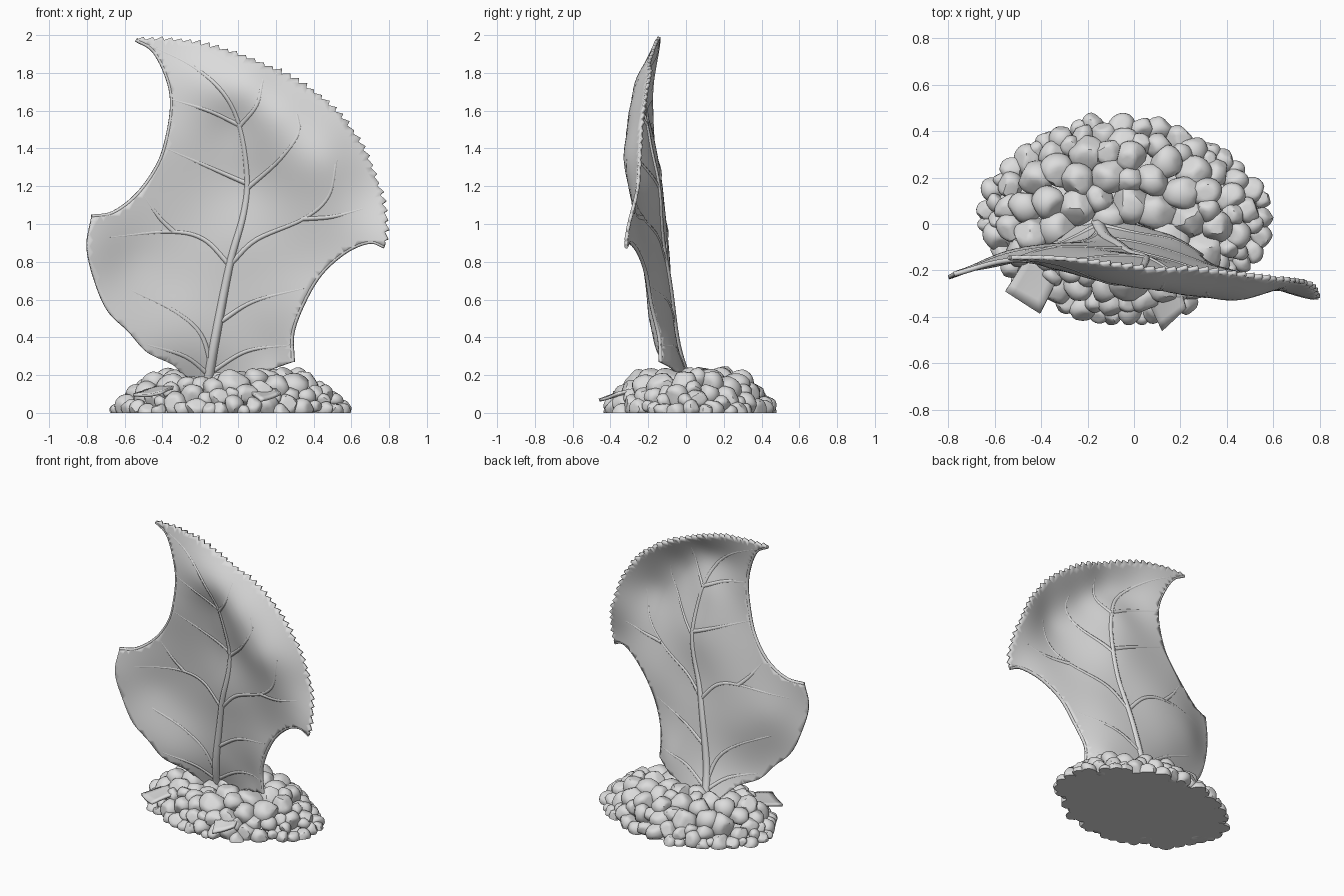
import bpy, bmesh, math, random
from mathutils import Vector, Matrix
from mathutils.geometry import delaunay_2d_cdt

if "Cube" in bpy.data.objects:
    bpy.data.objects.remove(bpy.data.objects["Cube"])

random.seed(4)
grey = bpy.data.materials.new("stone grey")
grey.diffuse_color = (0.72, 0.72, 0.72, 1)
grey.use_nodes = True
grey.node_tree.nodes["Principled BSDF"].inputs["Base Color"].default_value = grey.diffuse_color


def add_object(name, mesh, angle=40):
    ob = bpy.data.objects.new(name, mesh)
    bpy.context.collection.objects.link(ob)
    mesh.materials.clear()
    mesh.materials.append(grey)
    bpy.ops.object.select_all(action='DESELECT')
    ob.select_set(True)
    bpy.context.view_layer.objects.active = ob
    bpy.ops.object.shade_smooth_by_angle(angle=math.radians(angle))
    return ob


def smooth_path(pts, step=0.02):
    """Catmull-Rom curve through 2D points, sampled about every step."""
    p = [Vector(q) for q in pts]
    p = [2 * p[0] - p[1]] + p + [2 * p[-1] - p[-2]]
    out = []
    for a, b, c, d in zip(p, p[1:], p[2:], p[3:]):
        n = max(2, round((c - b).length / step))
        for i in range(n):
            t = i / n
            out.append(0.5 * (2 * b + (c - a) * t + (2 * a - 5 * b + 4 * c - d) * t * t
                              + (3 * b - a - 3 * c + d) * t ** 3))
    return out + [p[-2]]


# Leaf depth samples (x, z, y), joined by a smooth radial interpolation
DEPTH = [(-.17, .1, .02), (-.1, .5, -.075), (-.02, .9, -.13), (.05, 1.22, -.155), (0, 1.55, -.22),
         (-.15, 1.76, -.235), (-.54, 1.98, -.145), (-.3, 1.97, -.15), (0, 1.9, -.18), (.22, 1.8, -.195),
         (.43, 1.67, -.215), (.62, 1.46, -.24), (.74, 1.2, -.255), (.77, .9, -.315), (.6, .87, -.265),
         (.45, .75, -.215), (.33, .58, -.18), (.29, .28, -.135), (.2, .3, -.08), (.08, .3, -.05),
         (.13, .72, -.13), (.4, 1, -.24), (.25, 1.2, -.235), (.45, 1.35, -.32), (.2, 1.58, -.295),
         (.05, 1.74, -.265), (-.45, .32, -.135), (-.28, .25, -.06), (-.64, .48, -.185), (-.8, .85, -.23),
         (-.77, 1.04, -.215), (-.58, .8, -.135), (-.5, 1.19, -.155), (-.38, 1.42, -.175),
         (-.35, 1.65, -.185), (-.2, 1.3, -.15), (-.18, 1.55, -.2), (-.36, .65, -.095), (-.25, .98, -.11)]


def kernel(x, z, p):
    return math.sqrt((x - p[0]) ** 2 + (z - p[1]) ** 2 + .02)


def solve(rows):
    n = len(rows)
    for i in range(n):
        k = max(range(i, n), key=lambda r: abs(rows[r][i]))
        rows[i], rows[k] = rows[k], rows[i]
        for r in range(n):
            if r != i:
                f = rows[r][i] / rows[i][i]
                rows[r] = [a - f * b for a, b in zip(rows[r], rows[i])]
    return [rows[i][n] / rows[i][i] for i in range(n)]


WEIGHTS = solve([[kernel(a[0], a[1], b) for b in DEPTH] + [a[2] + .18] for a in DEPTH])


def depth(x, z):
    return sum(w * kernel(x, z, p) for w, p in zip(WEIGHTS, DEPTH)) - .18


# Leaf outline: toothed outer arc, right bite, stem end, left lobe, left bite
arc = smooth_path([(-.54, 1.975), (-.3, 1.965), (-.05, 1.905), (.2, 1.805), (.4, 1.69), (.55, 1.55),
                   (.66, 1.39), (.73, 1.22), (.775, 1.05), (.775, .9)], 0.01)
toothed, height = [], .02
for i, p in enumerate(arc):
    d = arc[min(i + 1, len(arc) - 1)] - arc[max(i - 1, 0)]
    if i % 5 == 0:
        height = random.uniform(.014, .026)
    toothed.append(p + Vector((-d.y, d.x)).normalized() * height * (i % 5) / 4)
right_bite = smooth_path([(.775, .88), (.7, .905), (.58, .86), (.45, .75), (.36, .61), (.29, .43), (.29, .27)])
stem_end = smooth_path([(.29, .27), (.18, .23), (.05, .17), (-.1, .1), (-.2, .08), (-.27, .16), (-.34, .25),
                        (-.48, .32), (-.58, .43), (-.69, .54), (-.76, .7), (-.8, .88), (-.775, 1.04)])
left_bite = smooth_path([(-.775, 1.04), (-.66, 1.06), (-.53, 1.16), (-.42, 1.32), (-.37, 1.48),
                         (-.35, 1.65), (-.38, 1.79), (-.45, 1.92), (-.54, 1.975)])
outline = toothed + right_bite + stem_end[1:] + left_bite[1:-1]
grid = [Vector((-.82 + i * .035 + (j % 2) * .0175, .05 + j * .032)) for i in range(48) for j in range(62)]
n = len(outline)
verts, _, faces, *_ = delaunay_2d_cdt(outline + grid, [(i, (i + 1) % n) for i in range(n)], [], 1, 1e-4)
mesh = bpy.data.meshes.new("leaf_blade")
mesh.from_pydata([(v.x, depth(v.x, v.y), v.y) for v in verts], [], faces)
bm = bmesh.new()
bm.from_mesh(mesh)
bmesh.ops.delete(bm, geom=[v for v in bm.verts if not v.link_faces], context='VERTS')
bmesh.ops.recalc_face_normals(bm, faces=bm.faces)
bm.to_mesh(mesh)
bm.free()
solid = add_object("leaf_blade", mesh).modifiers.new("thickness", 'SOLIDIFY')
solid.thickness = 0.018
solid.offset = 0


# Veins and rims: tapered tubes lying on the blade
def tube(name, path, r0, r1):
    cu = bpy.data.curves.new(name, 'CURVE')
    cu.dimensions = '3D'
    cu.bevel_depth = 1
    cu.bevel_resolution = 1
    cu.use_fill_caps = True
    sp = cu.splines.new('POLY')
    sp.points.add(len(path) - 1)
    for i, p in enumerate(path):
        sp.points[i].co = (p.x, depth(p.x, p.y), p.y, 1)
        sp.points[i].radius = r0 + (r1 - r0) * i / (len(path) - 1)
    tmp = bpy.data.objects.new(name, cu)
    bpy.context.collection.objects.link(tmp)
    bpy.context.view_layer.update()
    me = bpy.data.meshes.new_from_object(tmp.evaluated_get(bpy.context.evaluated_depsgraph_get()))
    bpy.data.objects.remove(tmp)
    add_object(name, me, 80)


tube("midrib", smooth_path([(-.17, .1), (-.12, .4), (-.04, .8), (.03, 1.05), (.05, 1.25), (.01, 1.52),
                            (-.08, 1.7), (-.25, 1.84), (-.48, 1.95)], .04), .03, .01)
SIDE_VEINS = [
    [(.04, 1.22), (-.1, 1.28), (-.38, 1.4)],
    [(0, 1.53), (-.15, 1.6), (-.35, 1.66)],
    [(-.04, .78), (-.18, .92), (-.36, .96), (-.68, .93)],
    [(-.34, .96), (-.42, 1.04), (-.5, 1.15)],
    [(-.14, .24), (-.2, .42), (-.34, .54), (-.57, .65)],
    [(-.15, .2), (-.28, .3), (-.48, .36)],
    [(-.14, .22), (.05, .33), (.29, .36)],
    [(-.1, .48), (.08, .59), (.35, .66)],
    [(-.03, .8), (.1, .92), (.35, 1.03), (.48, 1.15), (.52, 1.34)],
    [(.35, 1.03), (.5, 1.04), (.66, 1.08)],
    [(.05, 1.19), (.22, 1.34), (.32, 1.48), (.31, 1.58)],
    [(.01, 1.52), (.1, 1.63), (.13, 1.76)],
]
for k, pts in enumerate(SIDE_VEINS):
    tube(f"side_vein_{k + 1}", smooth_path(pts, .03), .017, .0105)
tube("right_bite_rim", right_bite, .011, .011)
tube("left_bite_rim", left_bite, .011, .011)

# Pebble pile: faceted rounded stones packed over a low oval dome
CX, CY, RX, RY = -.035, .02, .635, .44


def reach(a):
    """Oval foot, pinched on its right corners."""
    return 1 - (.08 if math.cos(a) > 0 else .03) * math.sin(2 * a) ** 2


def dome(x, y, r):
    dip = .06 * math.exp(-((x + .17) ** 2 + (y + .12) ** 2) / .02)
    return .222 * min(1, max(0, 1 - r) * 2.5) ** .8 - dip


stones = []
for k in range(16000):
    a, r = random.uniform(0, math.tau), math.sqrt(random.random()) * .96
    f = r * reach(a)
    x, y = CX + RX * f * math.cos(a), CY + RY * f * math.sin(a)
    # large stones first, small ones fill what is left
    size = (.09 - .046 * r ** 3) * random.uniform(.85, 1.1) * (1 if k < 4000 else .75)
    p = Vector((x, y, max(-.15 * size, dome(x, y, r) - size * .75)))
    if all((p - q).length > .66 * (size + s) for q, s in stones):
        stones.append((p, size))

bm = bmesh.new()
for p, s in stones:
    spin = Matrix.Rotation(random.uniform(0, 6.28), 4, Vector((random.random(), random.random(), 1)))
    scale = Matrix.Diagonal((random.uniform(.95, 1.2), random.uniform(.9, 1.1), random.uniform(.85, 1), 1))
    new = bmesh.ops.create_icosphere(bm, subdivisions=3, radius=1)['verts']
    cuts = [(Vector([random.gauss(0, 1) for _ in range(3)]).normalized(), random.uniform(.72, .9))
            for _ in range(9)]
    for v in new:
        for nrm, d in cuts:  # flatten facets
            over = v.co.dot(nrm) - d
            if over > 0:
                v.co -= nrm * over * .9
        v.co = Matrix.Translation(p) @ spin @ scale @ (v.co * s * 1.05)
# core that fills the gaps
for v in bmesh.ops.create_uvsphere(bm, u_segments=48, v_segments=16, radius=1)['verts']:
    f = .92 * reach(math.atan2(v.co.y, v.co.x))
    v.co = Vector((CX + v.co.x * RX * f, CY + v.co.y * RY * f, v.co.z * .09))
# flat underside
bmesh.ops.bisect_plane(bm, geom=bm.verts[:] + bm.edges[:] + bm.faces[:], plane_co=(0, 0, 0),
                       plane_no=(0, 0, 1), clear_inner=True)
bmesh.ops.holes_fill(bm, edges=[e for e in bm.edges if e.is_boundary], sides=0)
mesh = bpy.data.meshes.new("pebble_pile")
bm.to_mesh(mesh)
bm.free()
add_object("pebble_pile", mesh, 35)


# Fallen leaf scraps in front
def scrap(name, corners):
    bm = bmesh.new()
    bm.faces.new([bm.verts.new(c) for c in corners])
    bmesh.ops.subdivide_edges(bm, edges=bm.edges[:], cuts=4, use_grid_fill=True)
    for v in bm.verts:
        v.co.z += .006 * math.sin(v.co.x * 30)
    me = bpy.data.meshes.new(name)
    bm.to_mesh(me)
    bm.free()
    m = add_object(name, me).modifiers.new("thickness", 'SOLIDIFY')
    m.thickness = .016
    m.offset = 0


scrap("left_scrap", [(-.46, -.14, .135), (-.555, -.29, .09), (-.405, -.385, .105), (-.29, -.16, .15)])
scrap("right_scrap", [(.03, -.27, .125), (.12, -.46, .07), (.225, -.365, .1), (.19, -.24, .135)])
